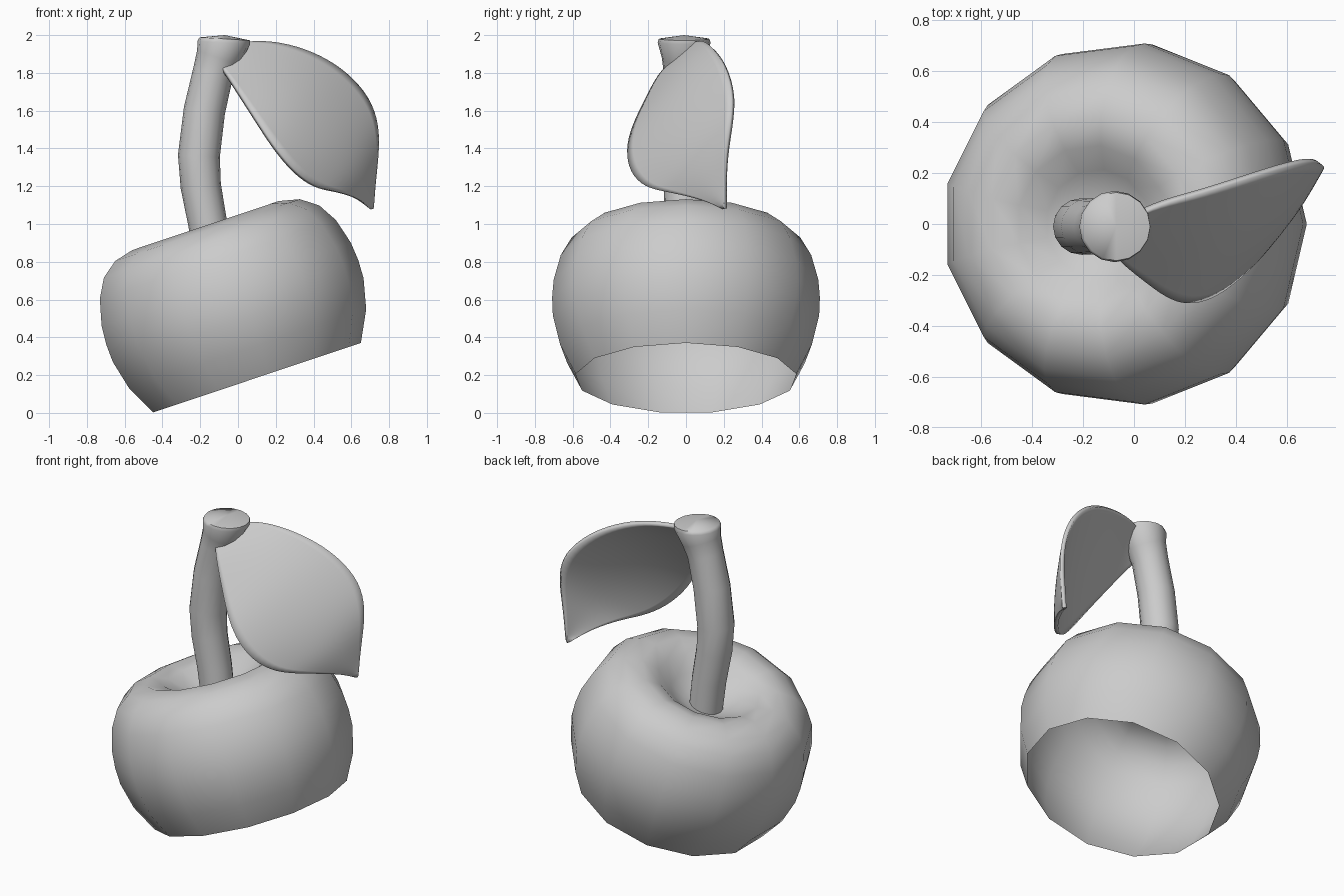
import bpy, bmesh, math
from mathutils import Vector, Matrix

if "Cube" in bpy.data.objects:
    bpy.data.objects.remove(bpy.data.objects["Cube"])


def make_object(name, bm, angle=40):
    bmesh.ops.remove_doubles(bm, verts=bm.verts, dist=1e-5)
    mesh = bpy.data.meshes.new(name)
    bm.to_mesh(mesh)
    bm.free()
    ob = bpy.data.objects.new(name, mesh)
    bpy.context.collection.objects.link(ob)
    bpy.ops.object.select_all(action='DESELECT')
    ob.select_set(True)
    bpy.context.view_layer.objects.active = ob
    bpy.ops.object.shade_smooth_by_angle(angle=math.radians(angle))
    return ob


def skin(bm, rings, closed=True):
    """Bridge successive rows of points with quads."""
    rows = [[bm.verts.new(p) for p in ring] for ring in rings]
    n = len(rows[0])
    for a, b in zip(rows, rows[1:]):
        for i in range(n if closed else n - 1):
            j = (i + 1) % n
            bm.faces.new((a[i], a[j], b[j], b[i]))
    return rows


def circle(r, z, n):
    return [Vector((r * math.cos(2 * math.pi * i / n), r * math.sin(2 * math.pi * i / n), z))
            for i in range(n)]


def cap(bm, ring, point):
    tip = bm.verts.new(point)
    for i, v in enumerate(ring):
        bm.faces.new((v, ring[(i + 1) % len(ring)], tip))


# fruit: tilted 13-sided shell, open underneath, dimpled on top
profile = [(.588, 0), (.671, .16), (.710, .32), (.714, .42), (.706, .52), (.668, .66), (.61, .76),
           (.523, .824), (.415, .85), (.31, .815), (.215, .74), (.12, .685)]
bm = bmesh.new()
rows = skin(bm, [circle(r, z, 13) for r, z in profile])
cap(bm, rows[-1], (0, 0, .67))
tilt = Matrix.Translation((.093, 0, .184)) @ Matrix.Rotation(math.radians(-18.5), 4, 'Y')
bm.transform(tilt)
make_object("fruit_body", bm, 60)

# stem: bent tube flaring into a domed end
path = [(-.13, .76, .10), (-.16, 1.0, .103), (-.197, 1.2, .107), (-.207, 1.36, .111),
        (-.178, 1.6, .110), (-.132, 1.8, .108), (-.105, 1.88, .118), (-.075, 1.96, .140),
        (-.07, 1.98, .134)]
rings = []
for i, (x, z, r) in enumerate(path):
    a, b = path[max(i - 1, 0)], path[min(i + 1, len(path) - 1)]
    lean = math.atan2(b[0] - a[0], b[1] - a[1])
    if i >= 7:
        lean = .06
    m = Matrix.Translation((x, -.01, z)) @ Matrix.Rotation(lean, 4, 'Y')
    rings.append([m @ p for p in circle(r, 0, 16)])
bm = bmesh.new()
rows = skin(bm, rings)
cap(bm, rows[-1], (-.07, -.01, 2.0))
make_object("stem", bm, 60)

# leaf: lofted between its upper and lower edges, slightly arched
upper = [(-.01, .03, 1.95), (.1, .085, 1.965), (.26, .125, 1.95), (.43, .18, 1.89), (.57, .225, 1.80),
         (.69, .255, 1.67), (.74, .24, 1.52), (.735, .215, 1.36), (.715, .21, 1.2), (.71, .21, 1.08)]
lower = [(-.10, -.08, 1.84), (-.06, -.14, 1.79), (.03, -.21, 1.65), (.12, -.28, 1.51), (.2, -.31, 1.39),
         (.30, -.29, 1.27), (.41, -.21, 1.19), (.53, -.09, 1.17), (.64, .09, 1.135), (.69, .20, 1.085)]
bulge = Vector((.5, -.59, .3)) * .025
grid = []
for k in range(5):
    t = k / 4
    row = []
    for i, (u, l) in enumerate(zip(upper, lower)):
        swell = math.sin(math.pi * t) * math.sin(math.pi * i / 9)
        row.append(Vector(u).lerp(Vector(l), t) + bulge * swell)
    grid.append(row)
bm = bmesh.new()
skin(bm, grid, closed=False)
leaf = make_object("leaf", bm, 60)
sub = leaf.modifiers.new("smooth", 'SUBSURF')
sub.levels = sub.render_levels = 2
thick = leaf.modifiers.new("thickness", 'SOLIDIFY')
thick.thickness = .025
thick.offset = 0
